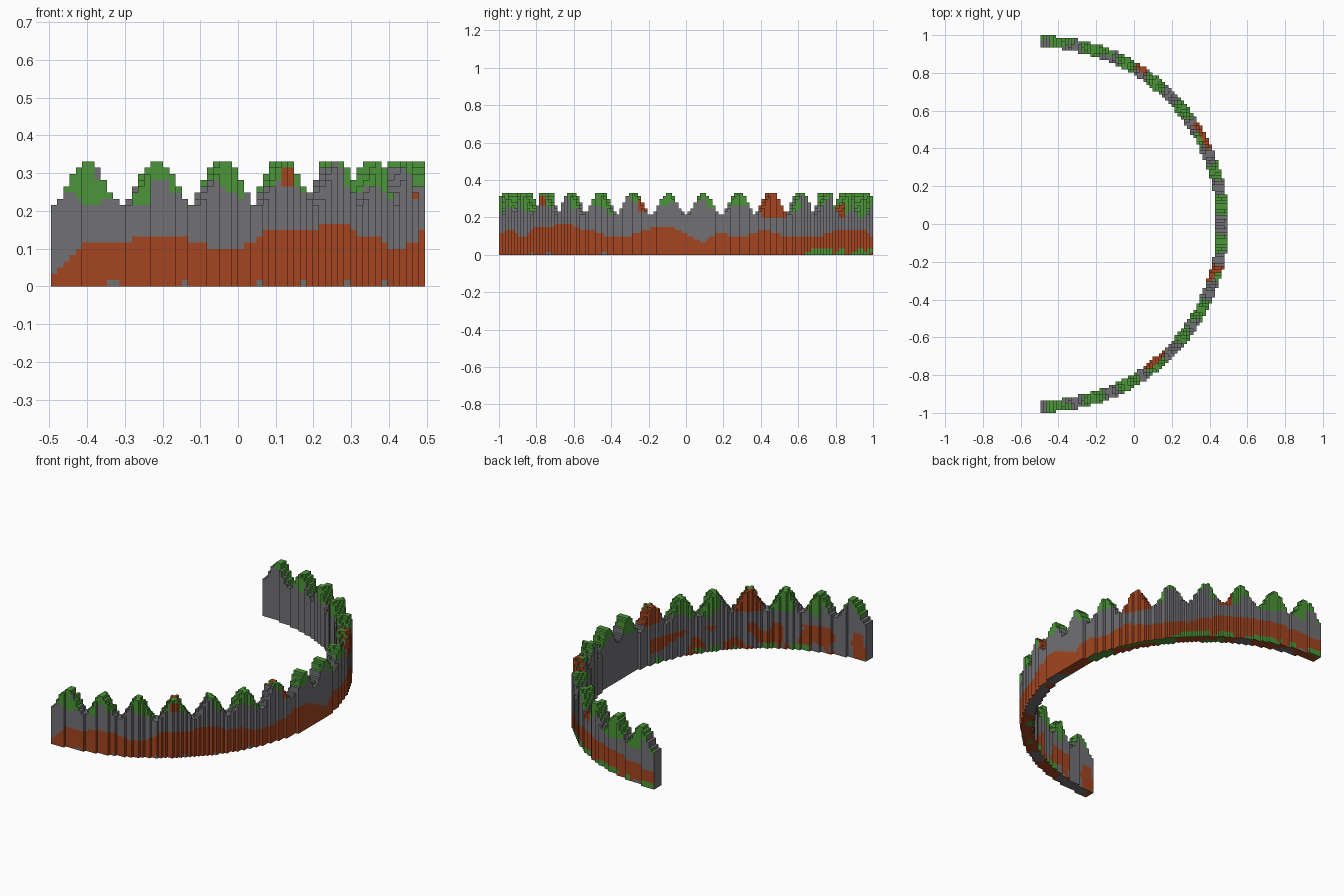
import bpy, bmesh, math
from mathutils import Vector, noise

if "Cube" in bpy.data.objects:
    bpy.data.objects.remove(bpy.data.objects["Cube"])

V = 2 / 121                       # block size
R_OUT, R_IN = 60.25, 56.4         # wall radii in blocks
PEAK = 11.25                      # degrees between peaks

# Top edge of the rust band on the outer side, every 5 degrees from the front end
BAND = [1, 7, 7, 8, 8, 6.5, 5.5, 9, 9, 9.5, 10.5, 8.5, 8, 6, 6, 7, 9, 9.5, 7, 4,
        7, 6, 6.5, 8, 6.5, 6, 6, 5.5, 7, 8, 8.5, 8.5, 8.5, 8, 7, 6.5, 6.5]
# Height above which each of the 16 peaks turns mossy (outer, inner)
MOSS_OUT = [16, 15, 15, 18, 18, 16, 19, 16, 16, 16, 19, 17, 16, 14, 13, 13]
MOSS_IN = [18, 15, 14, 19, 15, 15, 18, 15, 16, 17, 18, 16, 16, 16, 16, 16]


def material(name, rgb):
    m = bpy.data.materials.new(name)
    m.diffuse_color = (*rgb, 1)
    m.use_nodes = True
    m.node_tree.nodes["Principled BSDF"].inputs["Base Color"].default_value = m.diffuse_color
    return m


GREY, RUST, MOSS = 0, 1, 2
mats = [material("stone grey", (0.165, 0.163, 0.175)),
        material("rust brown", (0.37, 0.06, 0.0145)),
        material("moss green", (0.07, 0.30, 0.04))]


def angle(x, y):
    """0 at the front end of the arc, 180 at the back end."""
    return math.degrees(math.atan2(x, -y))


def height(x, y):
    """Wavy crest, in whole blocks."""
    return round(16.5 + 3.5 * math.cos(math.radians(360 * (angle(x, y) / PEAK - 0.5))))


def blob(p, scale, seed):
    return noise.noise(Vector(p) * scale + Vector((seed, seed * 1.7, 3.3)))


def lerp_band(t):
    f = min(max(t / 5, 0), 35.99)
    i = int(f)
    return BAND[i] + (BAND[i + 1] - BAND[i]) * (f - i)


def colour(c, n):
    """Paint rule by height, angle round the arc and inner or outer side."""
    x, y, z = c
    t = min(max(angle(x, y), 0), 179.9)
    k = int(t / PEAK)
    radial = n[0] * x + n[1] * y
    outer = radial > 0 if n[2] == 0 else math.hypot(x, y) > 58.3
    if n[2] < 0:                                  # underside
        b = blob(c, 0.12, 9)
        return MOSS if b > 0.3 else RUST if b > -0.15 else GREY
    if n[0] < 0 and x < 0.1:                      # cut ends of the arc
        return GREY
    # rusty patches on the crest
    if z > 12:
        if outer:
            if abs(t - 118.5) < 4.5 or (abs(t - 147) < 2 and z < 17):
                return RUST
            if abs(t - 39.4) < 1.3 and 16 < z < 19:
                return RUST
            if 75 < t < 79 and z > 14:
                return RUST
        elif (abs(t - 40) < 4.5 and z > 12.5) or (abs(t - 74) < 3 and z > 14):
            return RUST
    # mossy peaks
    level = (MOSS_OUT if outer else MOSS_IN)[k]
    if z + 5 * blob(c, 0.2, 2) > level and z > 12:
        return MOSS
    if outer:
        if z < 2.2 and 130 < t < 180 and blob(c, 0.25, 5) > -0.05:
            return MOSS
        if z < 1.5 and blob(c, 0.3, 6) > 0.4:
            return GREY
        if z < lerp_band(t):
            return RUST
    else:
        if z < 2 and t < 80 and blob(c, 0.2, 7) > 0.1:
            return MOSS
        if z < 9 and t < 75 and blob(c, 0.17, 8) > (0.0 if t < 40 else 0.15):
            return RUST
    return GREY


# Columns of blocks whose centres lie inside the half ring
columns = {}
for i in range(60):
    for j in range(-60, 61):
        if R_IN < math.hypot(i + 0.5, j) < R_OUT:
            columns[i, j] = height(i + 0.5, j)

bm = bmesh.new()
verts = {}


def vert(p):
    if p not in verts:
        verts[p] = bm.verts.new(((p[0] - 30) * V, (p[1] - 0.5) * V, p[2] * V))
    return verts[p]


def quad(corners, n):
    face = bm.faces.new([vert(p) for p in corners])
    c = [sum(p[a] for p in corners) / 4 for a in range(3)]
    c[1] -= 0.5
    face.material_index = colour(c, n)


for (i, j), h in columns.items():
    # top and underside
    quad([(i, j, h), (i + 1, j, h), (i + 1, j + 1, h), (i, j + 1, h)], (0, 0, 1))
    quad([(i, j, 0), (i, j + 1, 0), (i + 1, j + 1, 0), (i + 1, j, 0)], (0, 0, -1))
    # exposed sides, one face per block
    sides = [((1, 0), (i + 1, j), (i + 1, j + 1)), ((-1, 0), (i, j + 1), (i, j)),
             ((0, 1), (i + 1, j + 1), (i, j + 1)), ((0, -1), (i, j), (i + 1, j))]
    for (dx, dy), a, b in sides:
        for z in range(columns.get((i + dx, j + dy), 0), h):
            quad([(*a, z), (*b, z), (*b, z + 1), (*a, z + 1)], (dx, dy, 0))

mesh = bpy.data.meshes.new("curved_wall")
bm.to_mesh(mesh)
bm.free()
for m in mats:
    mesh.materials.append(m)
wall = bpy.data.objects.new("curved_wall", mesh)
bpy.context.collection.objects.link(wall)
